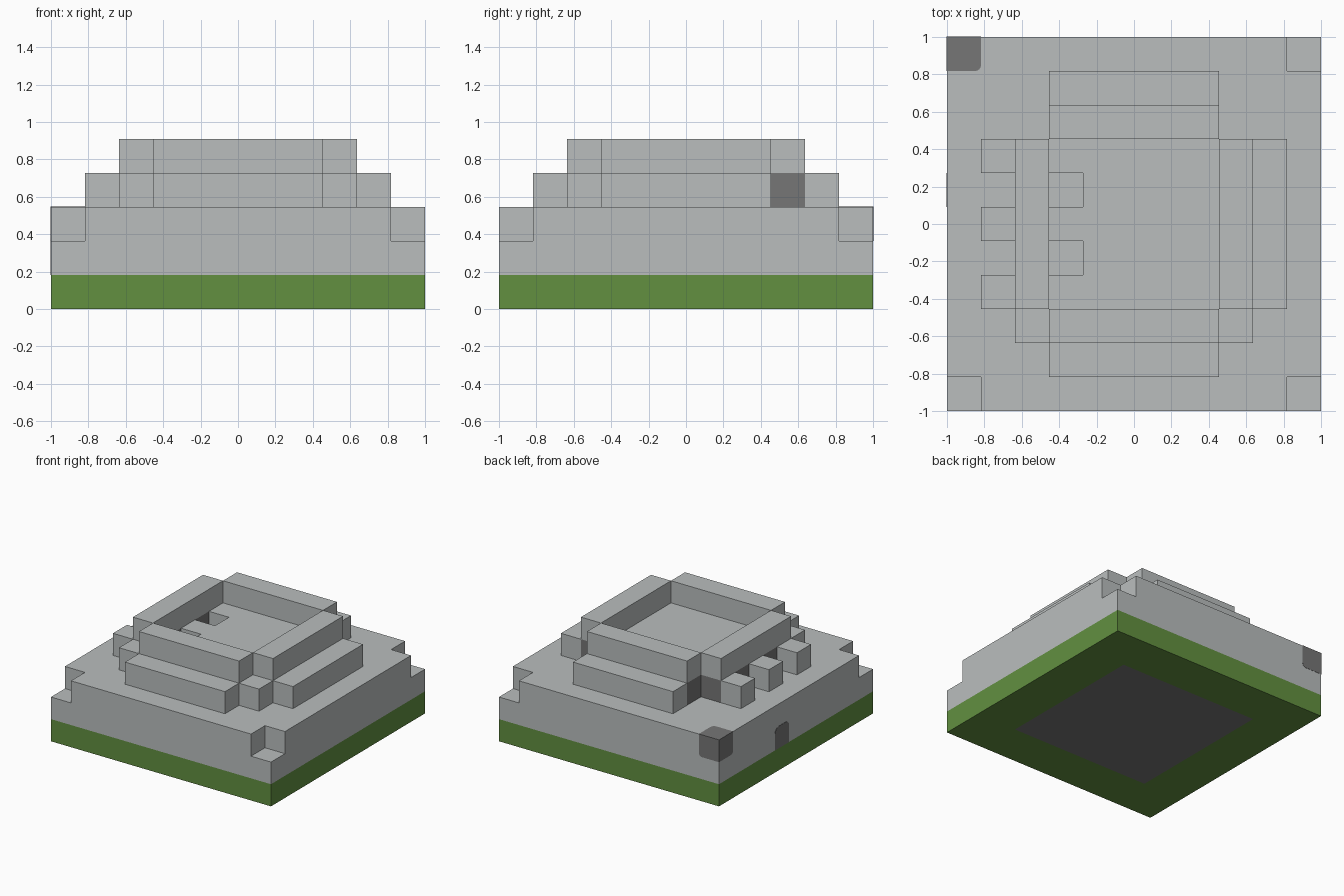
import bpy
import bmesh
from mathutils import Vector

if "Cube" in bpy.data.objects:
    bpy.data.objects.remove(bpy.data.objects["Cube"], do_unlink=True)

U = 2 / 11        # side of one building block
H = 5.5           # half the footprint, in blocks
N = H - 1         # inner edge of the corner notches
LIFT = 0.01       # how far painted blocks stand proud, in blocks


def material(name, rgb):
    mat = bpy.data.materials.new(name)
    mat.use_nodes = True
    colour = (*rgb, 1)
    mat.diffuse_color = colour
    bsdf = mat.node_tree.nodes["Principled BSDF"]
    bsdf.inputs["Base Color"].default_value = colour
    bsdf.inputs["Roughness"].default_value = 0.9
    return mat


STONE = material("light_stone", (0.49, 0.515, 0.515))
GRASS = material("grass_green", (0.122, 0.279, 0.051))
DARK = material("dark_stone", (0.18, 0.18, 0.18))


def finish(name, bm, *mats):
    bmesh.ops.recalc_face_normals(bm, faces=bm.faces)
    mesh = bpy.data.meshes.new(name)
    bm.to_mesh(mesh)
    bm.free()
    for mat in mats:
        mesh.materials.append(mat)
    obj = bpy.data.objects.new(name, mesh)
    bpy.context.collection.objects.link(obj)
    return obj


def prism(outline, z0, z1):
    """Extrude an outline given in blocks from level z0 to level z1."""
    bm = bmesh.new()
    face = bm.faces.new([bm.verts.new((x * U, y * U, z0 * U)) for x, y in outline])
    top = bmesh.ops.extrude_face_region(bm, geom=[face])["geom"]
    bmesh.ops.translate(bm, vec=(0, 0, (z1 - z0) * U),
                        verts=[v for v in top if isinstance(v, bmesh.types.BMVert)])
    bmesh.ops.recalc_face_normals(bm, faces=bm.faces)
    return bm


def rect(x0, x1, y0, y1):
    return [(x0, y0), (x1, y0), (x1, y1), (x0, y1)]


def block(name, x, y, z, mat):
    return finish(name, prism(rect(*x, *y), *z), mat)


def rounded_block(name, x, y, z, mat, rule, radius):
    """Block whose edges chosen by rule(edge midpoint direction) are rounded."""
    bm = prism(rect(*x, *y), *z)
    mid = Vector([sum(r) / 2 * U for r in (x, y, z)])
    half = U * 0.45
    edges = []
    for e in bm.edges:
        d = (e.verts[0].co + e.verts[1].co) / 2 - mid
        if rule(*[0 if abs(c) < half else (1 if c > 0 else -1) for c in d]):
            edges.append(e)
    bmesh.ops.bevel(bm, geom=edges, offset=radius * U, segments=4,
                    profile=0.5, affect='EDGES')
    return finish(name, bm, mat)


# Grass base with a dark square let into the underside
bm = prism(rect(-H, H, -H, H), 0, 1)
under = min(bm.faces, key=lambda f: f.calc_center_median().z)
bmesh.ops.inset_region(bm, faces=[under], thickness=2 * U, use_even_offset=True)
under.material_index = 1
finish("grass_base", bm, GRASS, DARK)

# Stone platform: full lower course, upper course notched at three corners
block("platform_lower", (-H, H), (-H, H), (1, 2), STONE)
deck = [(-N, -H), (N, -H), (N, -N), (H, -N), (H, N), (N, N), (N, H),
        (-H, H), (-H, -N), (-N, -N)]
finish("platform_upper", prism(deck, 2, 3), STONE)

# Dark cornerstone, rounded on its three inner edges
rounded_block("dark_cornerstone", (-H - LIFT, -N), (N, H + LIFT), (2, 3 + LIFT), DARK,
              lambda x, y, z: (x, y, z) in ((1, -1, 0), (1, 0, -1), (0, -1, -1)), 0.17)

# Small dark doorway in the right side, rounded at the top
rounded_block("doorway", (-H - LIFT, -N), (0.5, 1.5), (1, 2), DARK,
              lambda x, y, z: x == 0 and z == 1, 0.25)

# Raised floor inside the walls, with two slots beside the right wall
floor = [(-2.5, -2.5), (2.5, -2.5), (2.5, 2.5), (-2.5, 2.5)]
for y in (1.5, -0.5):
    floor += [(-2.5, y), (-1.5, y), (-1.5, y - 1), (-2.5, y - 1)]
finish("inner_floor", prism(floor, 3, 4), STONE)

# Four walls: dark lower course under a light upper course
SPAN = (-2.5, 2.5)
OUT = (2.5, 3.5)
IN = (-3.5, -2.5)
walls = {"front": (SPAN, IN), "back": (SPAN, OUT), "left": (OUT, SPAN), "right": (IN, SPAN)}
for side, (x, y) in walls.items():
    block(side + "_wall_lower", x, y, (3, 4), DARK)
    block(side + "_wall_upper", x, y, (4, 5), STONE)

# Outer steps on three sides, separate buttresses on the right
block("front_step", SPAN, (-4.5, -3.5), (3, 4), STONE)
block("back_step", SPAN, (3.5, 4.5), (3, 4), STONE)
block("left_step", (3.5, 4.5), SPAN, (3, 4), STONE)
for name, y in (("front", -2), ("middle", 0), ("back", 2)):
    block(name + "_buttress", (-4.5, -3.5), (y - 0.5, y + 0.5), (3, 4), STONE)

# Corner blocks at the front only
for side, x in (("left", OUT), ("right", IN)):
    block(side + "_corner_block", x, IN, (3, 4), STONE)
